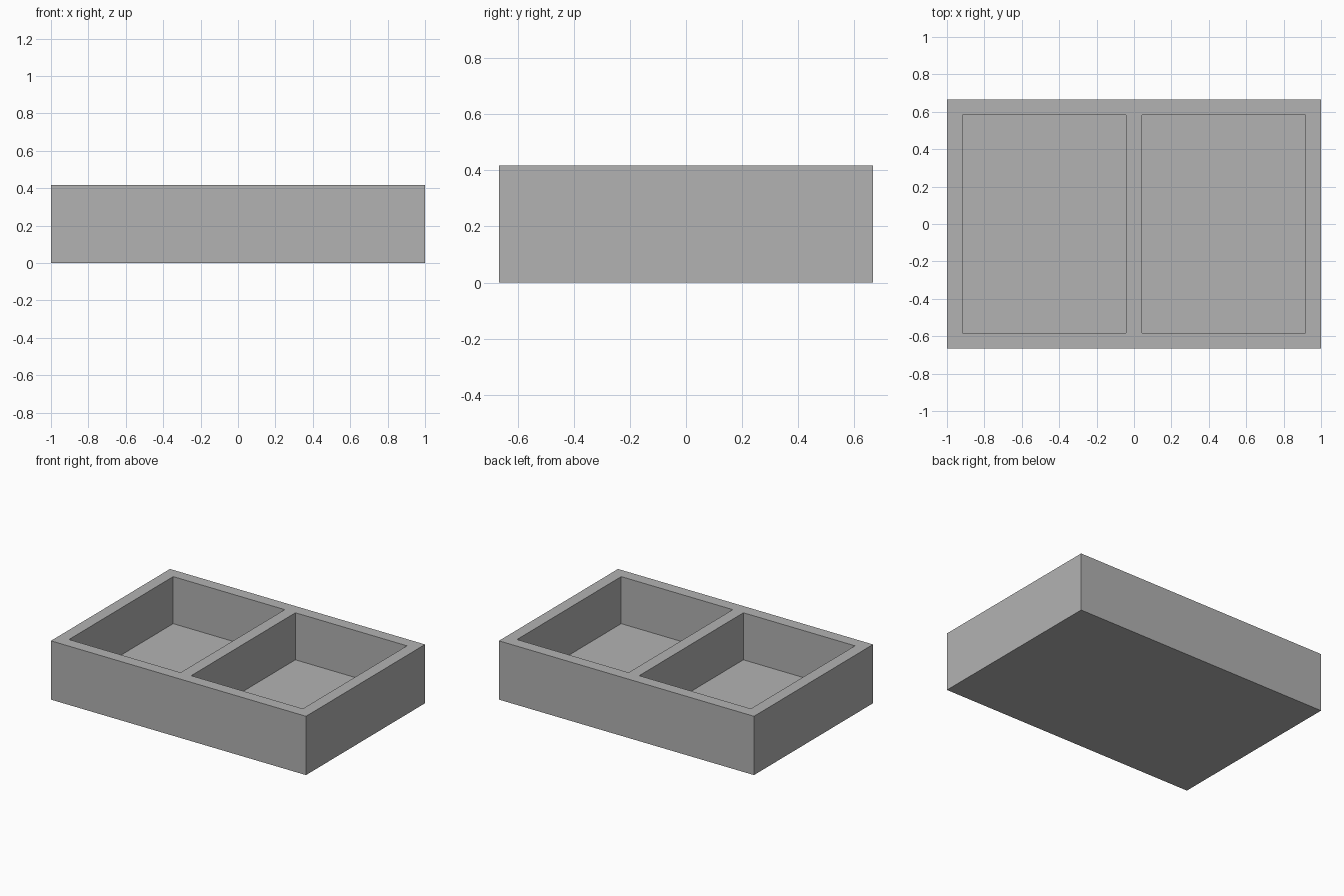
import bpy

default = bpy.data.objects.get("Cube")
if default:
    bpy.data.objects.remove(default, do_unlink=True)

UNIT = 1 / 12                                   # wall, divider and floor thickness
LENGTH, WIDTH, HEIGHT = 2.0, 16 * UNIT, 5 * UNIT
POCKET_X = (LENGTH - 3 * UNIT) / 2
POCKET_Y = WIDTH - 2 * UNIT

grey = bpy.data.materials.new("plain grey")
grey.use_nodes = True
colour = (0.448, 0.448, 0.448, 1)
grey.diffuse_color = colour
grey.node_tree.nodes["Principled BSDF"].inputs["Base Color"].default_value = colour


def box(name, size, centre):
    bpy.ops.mesh.primitive_cube_add(size=1, location=centre)
    obj = bpy.context.object
    obj.name = name
    obj.scale = size
    bpy.ops.object.transform_apply(location=True, rotation=False, scale=True)
    obj.data.materials.append(grey)
    return obj


# Solid tray body
tray = box("tray", (LENGTH, WIDTH, HEIGHT), (0, 0, HEIGHT / 2))

# Two open pockets, one on each side of the central divider
for side, label in ((-1, "right"), (1, "left")):
    cutter = box(label + "_pocket_cutter", (POCKET_X, POCKET_Y, HEIGHT),
                 (side * (POCKET_X + UNIT) / 2, 0, UNIT + HEIGHT / 2))
    cutter.hide_render = True
    cut = tray.modifiers.new(label + " pocket", 'BOOLEAN')
    cut.operation = 'DIFFERENCE'
    cut.solver = 'EXACT'
    cut.object = cutter
    bpy.context.view_layer.objects.active = tray
    bpy.ops.object.modifier_apply(modifier=cut.name)
    bpy.data.objects.remove(cutter, do_unlink=True)
